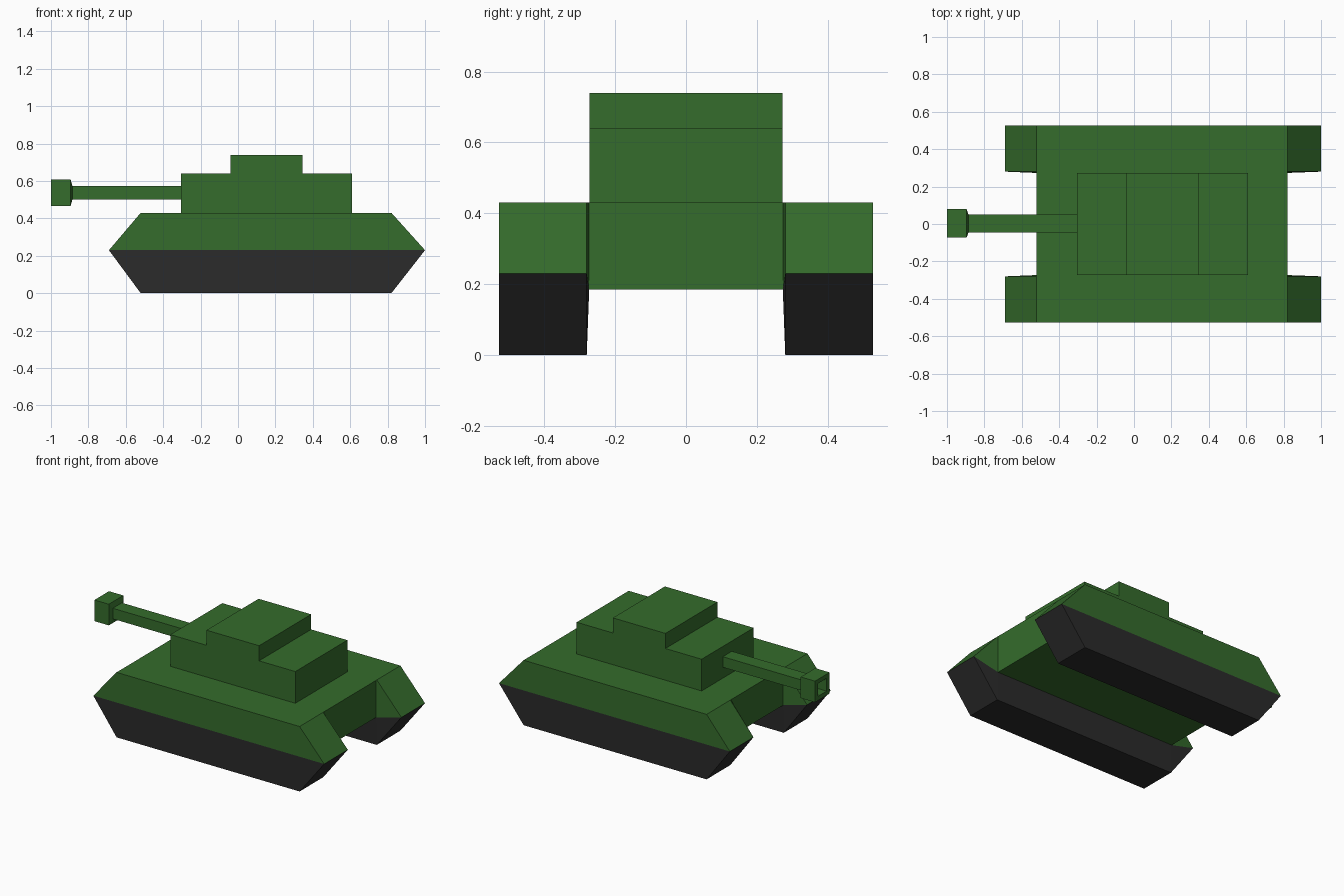
import bpy, bmesh
from mathutils import Vector

if "Cube" in bpy.data.objects:
    bpy.data.objects.remove(bpy.data.objects["Cube"])


def material(name, color):
    m = bpy.data.materials.new(name)
    m.diffuse_color = (*color, 1)
    m.use_nodes = True
    m.node_tree.nodes["Principled BSDF"].inputs["Base Color"].default_value = m.diffuse_color
    return m


GREEN = material("green_paint", (0.035, 0.15, 0.025))
BLACK = material("black_rubber", (0.024, 0.024, 0.024))


def finish(bm, name):
    mesh = bpy.data.meshes.new(name)
    bm.to_mesh(mesh)
    bm.free()
    mesh.materials.append(GREEN)
    mesh.materials.append(BLACK)
    obj = bpy.data.objects.new(name, mesh)
    bpy.context.collection.objects.link(obj)
    return obj


def box(name, x, z, half_y, open_sides):
    """Box from x and z ranges; faces pointing along open_sides are left out."""
    bm = bmesh.new()
    bmesh.ops.create_cube(bm, size=1)
    for v in bm.verts:
        v.co = ((x[0] + x[1]) / 2 + v.co.x * (x[1] - x[0]),
                v.co.y * 2 * half_y,
                (z[0] + z[1]) / 2 + v.co.z * (z[1] - z[0]))
    bm.normal_update()
    hidden = [f for f in bm.faces
              if any(f.normal.dot(Vector(s)) > 0.9 for s in open_sides)]
    bmesh.ops.delete(bm, geom=hidden, context='FACES')
    return finish(bm, name)


# Hull between the tracks, turret and raised hatch block
box("hull", (-0.52, 0.82), (0.185, 0.43), 0.273, [(0, 1, 0), (0, -1, 0)])
box("turret", (-0.305, 0.61), (0.43, 0.64), 0.272, [(0, 0, -1)])
box("turret_hatch", (-0.04, 0.345), (0.64, 0.74), 0.272, [(0, 0, -1)])


# Tracks: hexagonal profile whose inner side slopes in to the hull side
PROFILE = [(-0.69, 0.23), (-0.52, 0.43), (0.82, 0.43),
           (1.0, 0.23), (0.82, 0.0), (-0.52, 0.0)]
HULL_SIDE = [(-0.52, 0.43), (0.82, 0.43), (0.82, 0.185), (-0.52, 0.185)]


def track(name, side):
    bm = bmesh.new()
    o = [bm.verts.new((x, side * 0.527, z)) for x, z in PROFILE]
    p = [bm.verts.new((x, side * 0.28, z)) for x, z in PROFILE]
    r = [bm.verts.new((x, side * 0.273, z)) for x, z in HULL_SIDE]

    def add(verts, mat):
        f = bm.faces.new(verts)
        f.material_index = mat
        return f

    # Outer side: painted guard above, running gear below
    add(o[:4], 0)
    add([o[3], o[4], o[5], o[0]], 1)
    # Rim around the profile
    for i in range(6):
        j = (i + 1) % 6
        add([o[i], o[j], p[j], p[i]], 0 if i < 3 else 1)
    # Inner side
    add([p[1], p[2], r[1], r[0]], 0)
    add([p[2], p[3], r[2], r[1]], 0)
    add([p[0], p[1], r[0], r[3]], 0)
    add([p[3], p[4], r[2]], 1)
    add([p[4], p[5], r[3], r[2]], 1)
    add([p[5], p[0], r[3]], 1)
    cap = add(r, 0)
    bmesh.ops.recalc_face_normals(bm, faces=bm.faces[:])
    bmesh.ops.delete(bm, geom=[cap], context='FACES_ONLY')
    return finish(bm, name)


track("left_track", -1)
track("right_track", 1)


# Gun: square sections lofted along x, ending in a hollow muzzle
SECTIONS = [(-0.305, 0.0475, 0.035), (-0.885, 0.0475, 0.035),
            (-0.895, 0.076, 0.07), (-1.0, 0.076, 0.07),
            (-1.0, 0.045, 0.042), (-0.93, 0.045, 0.042)]
bm = bmesh.new()
rings = [[bm.verts.new((x, 0.003 + sy * hy, 0.537 + sz * hz))
          for sy, sz in ((-1, -1), (1, -1), (1, 1), (-1, 1))]
         for x, hy, hz in SECTIONS]
for a, b in zip(rings, rings[1:]):
    for i in range(4):
        j = (i + 1) % 4
        bm.faces.new([a[i], a[j], b[j], b[i]])
bm.faces.new(rings[-1]).material_index = 1
root = bm.faces.new(rings[0])
bmesh.ops.recalc_face_normals(bm, faces=bm.faces[:])
bmesh.ops.delete(bm, geom=[root], context='FACES_ONLY')
finish(bm, "gun_barrel")
